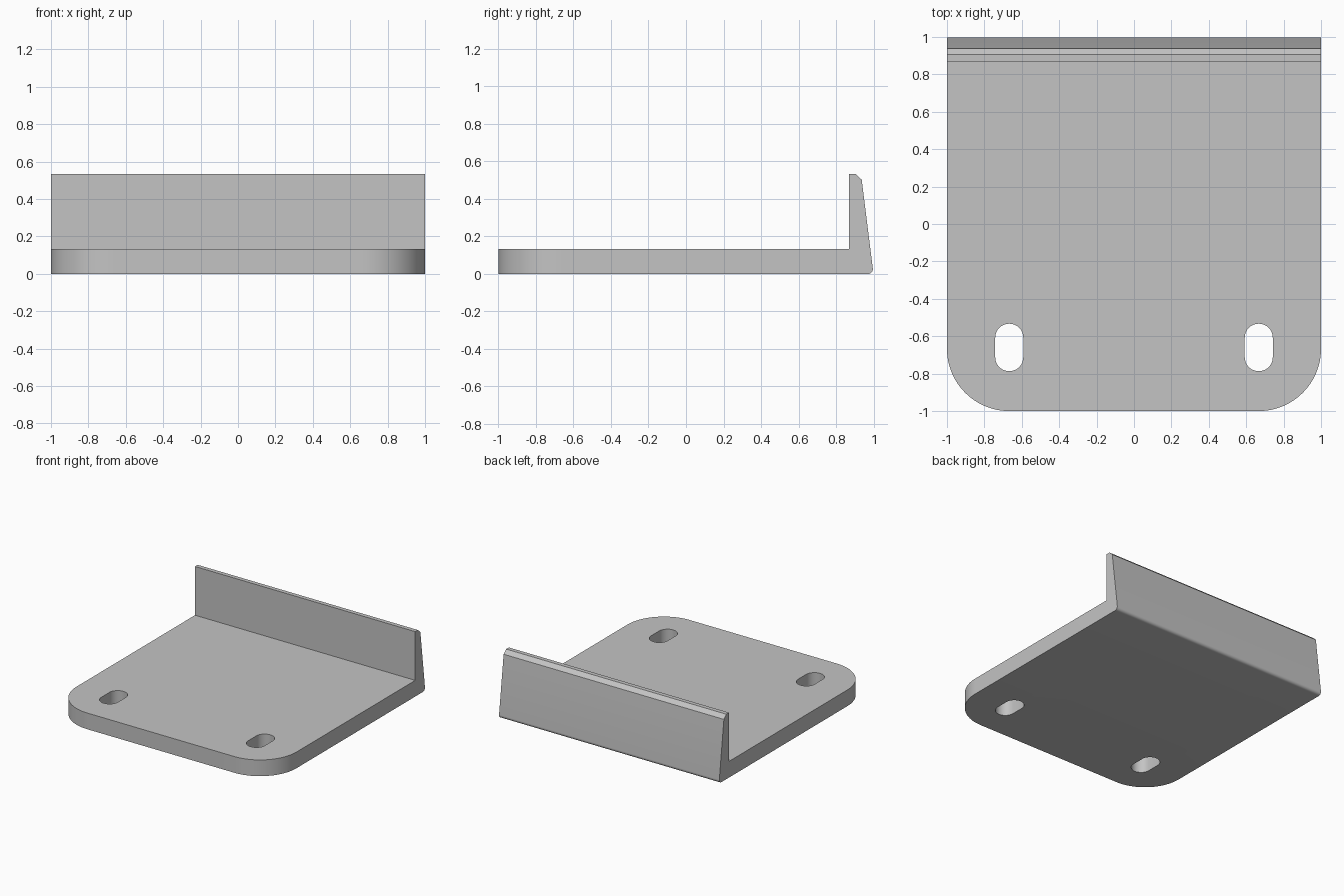
import bpy, bmesh, math

default = bpy.data.objects.get("Cube")
if default:
    bpy.data.objects.remove(default, do_unlink=True)

grey = bpy.data.materials.new("plain grey")
grey.use_nodes = True
colour = (0.55, 0.55, 0.55, 1)
grey.diffuse_color = colour
grey.node_tree.nodes["Principled BSDF"].inputs["Base Color"].default_value = colour


def extrude(bm, points, direction):
    """Close a loop of points and push it into a solid."""
    face = bm.faces.new([bm.verts.new(p) for p in points])
    moved = bmesh.ops.extrude_face_region(bm, geom=[face])["geom"]
    bmesh.ops.translate(bm, vec=direction,
                        verts=[v for v in moved if isinstance(v, bmesh.types.BMVert)])
    bmesh.ops.recalc_face_normals(bm, faces=bm.faces)


def finish(bm, name):
    mesh = bpy.data.meshes.new(name)
    bm.to_mesh(mesh)
    bm.free()
    mesh.materials.append(grey)
    obj = bpy.data.objects.new(name, mesh)
    bpy.context.collection.objects.link(obj)
    return obj


def round_edges(bm, test, radius, segments):
    edges = [e for e in bm.edges if all(test(v.co) for v in e.verts)]
    bmesh.ops.bevel(bm, geom=edges, offset=radius, segments=segments,
                    profile=0.5, affect='EDGES')


# Base plate and leaning back lip, from one side profile
profile = [(-1, 0), (1, 0), (0.937, 0.503), (0.905, 0.533),
           (0.87, 0.533), (0.87, 0.133), (-1, 0.133)]
bm = bmesh.new()
extrude(bm, [(-1, y, z) for y, z in profile], (2, 0, 0))

# Rounded front corners and a small round under the lip
for side in (-1, 1):
    round_edges(bm, lambda c: c.y < -0.99 and c.x * side > 0.99, 0.333, 24)
round_edges(bm, lambda c: c.y > 0.99 and c.z < 0.01, 0.03, 8)
bracket = finish(bm, "bracket_plate")

# Two mounting slots
radius, half, steps = 0.075, 0.052, 16
for side, label in ((-1, "right"), (1, "left")):
    outline = []
    for end in (1, -1):
        for i in range(steps + 1):
            a = math.pi * i / steps
            outline.append((side * 0.667 + end * radius * math.cos(a),
                            -0.66 + end * (half + radius * math.sin(a)), -0.1))
    bm = bmesh.new()
    extrude(bm, outline, (0, 0, 0.4))
    cutter = finish(bm, label + "_slot_cutter")
    cutter.hide_render = True
    cut = bracket.modifiers.new(label + "_slot", 'BOOLEAN')
    cut.operation = 'DIFFERENCE'
    cut.solver = 'EXACT'
    cut.object = cutter
    bpy.context.view_layer.objects.active = bracket
    bpy.ops.object.modifier_apply(modifier=cut.name)
    bpy.data.objects.remove(cutter, do_unlink=True)

# Smooth curves, sharp edges
for obj in bpy.context.selected_objects:
    obj.select_set(False)
bracket.select_set(True)
bpy.context.view_layer.objects.active = bracket
bpy.ops.object.shade_smooth_by_angle(angle=math.radians(30))
